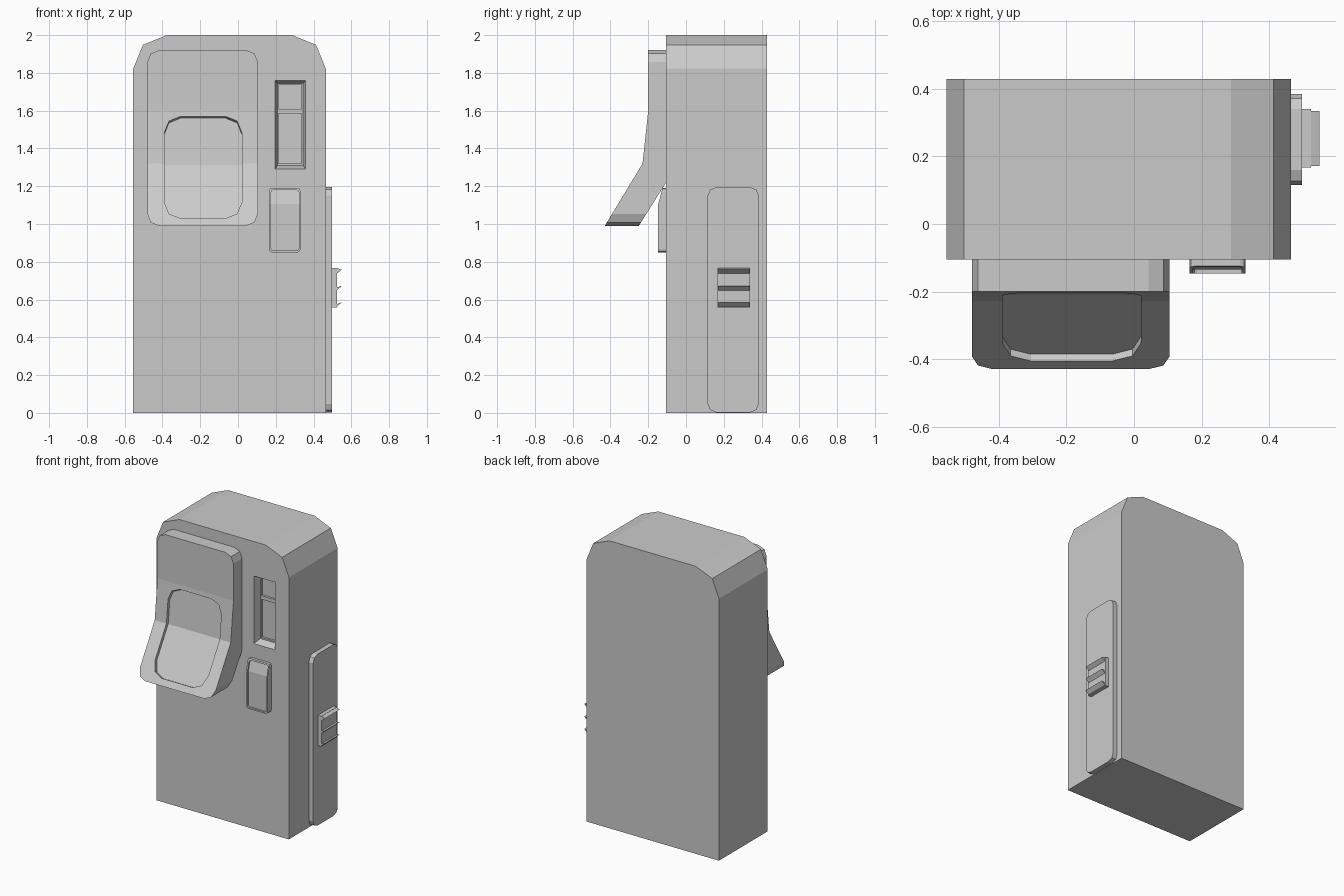
import bpy, bmesh
from mathutils import Vector

if "Cube" in bpy.data.objects:
    bpy.data.objects.remove(bpy.data.objects["Cube"], do_unlink=True)

grey = bpy.data.materials.new("plain_grey")
grey.use_nodes = True
grey.diffuse_color = (0.6, 0.6, 0.6, 1)
grey.node_tree.nodes["Principled BSDF"].inputs["Base Color"].default_value = (0.6, 0.6, 0.6, 1)


def rounded(u0, u1, v0, v1, r, bottom=True):
    """Rectangle outline with two-facet corners."""
    k = 0.29 * r
    low = [(u0, v0 + r), (u0 + k, v0 + k), (u0 + r, v0),
           (u1 - r, v0), (u1 - k, v0 + k), (u1, v0 + r)]
    if not bottom:
        low = [(u0, v0), (u1, v0)]
    return low + [(u1, v1 - r), (u1 - k, v1 - k), (u1 - r, v1),
                  (u0 + r, v1), (u0 + k, v1 - k), (u0, v1 - r)]


def rect(u0, u1, v0, v1):
    return [(u0, v0), (u1, v0), (u1, v1), (u0, v1)]


def loft(ring_a, ring_b):
    bm = bmesh.new()
    a = [bm.verts.new(p) for p in ring_a]
    b = [bm.verts.new(p) for p in ring_b]
    bm.faces.new(a)
    bm.faces.new(b[::-1])
    for i in range(len(a)):
        j = (i + 1) % len(a)
        bm.faces.new((a[i], b[i], b[j], a[j]))
    return bm


def finish(name, bm):
    bmesh.ops.recalc_face_normals(bm, faces=bm.faces)
    mesh = bpy.data.meshes.new(name)
    bm.to_mesh(mesh)
    bm.free()
    mesh.materials.append(grey)
    ob = bpy.data.objects.new(name, mesh)
    bpy.context.collection.objects.link(ob)
    return ob


def slab_y(name, outline, y0, y1):
    return finish(name, loft([(x, y0, z) for x, z in outline],
                             [(x, y1, z) for x, z in outline]))


def slab_x(name, outline, x0, x1):
    return finish(name, loft([(x0, y, z) for y, z in outline],
                             [(x1, y, z) for y, z in outline]))


def depth_at(profile, z):
    """Piecewise linear y for a height; profile is (z, y) from low to high."""
    if z <= profile[0][0]:
        return profile[0][1]
    for (za, ya), (zb, yb) in zip(profile, profile[1:]):
        if z <= zb:
            return ya + (yb - ya) * (z - za) / (zb - za)
    return profile[-1][1]


def bent_slab(name, outline, front, back, shift_front=(0, 0), shift_back=(0, 0)):
    """Panel whose front and back follow side profiles."""
    bm = loft([(x, 0, z) for x, z in outline], [(x, 1, z) for x, z in outline])
    for z, _ in front + back:
        bmesh.ops.bisect_plane(bm, geom=bm.verts[:] + bm.edges[:] + bm.faces[:], dist=1e-5,
                               plane_co=(0, 0, z), plane_no=(0, 0, 1))
    for v in bm.verts:
        profile, shift = (front, shift_front) if v.co.y < 0.5 else (back, shift_back)
        v.co.y = depth_at(profile, v.co.z) + shift[0]
        v.co.z += shift[1]
    return finish(name, bm)


def carve(target, cutters):
    for cutter in cutters:
        mod = target.modifiers.new("cut", 'BOOLEAN')
        mod.operation, mod.solver, mod.object = 'DIFFERENCE', 'EXACT', cutter
    graph = bpy.context.evaluated_depsgraph_get()
    mesh = bpy.data.meshes.new_from_object(target.evaluated_get(graph))
    target.modifiers.clear()
    target.data = mesh
    for cutter in cutters:
        bpy.data.objects.remove(cutter, do_unlink=True)


FACE = -0.105

# Cabinet with tapered slot recess and two sunken panes
cabinet = slab_y("cabinet", rounded(-0.555, 0.465, 0, 2, 0.178, bottom=False), FACE, 0.43)
slot_cut = finish("slot_cutter", loft(
    [(x, FACE - 0.05, z) for x, z in rect(0.18, 0.37, 1.27, 1.775)],
    [(x, FACE + 0.05, z) for x, z in rect(0.21, 0.345, 1.31, 1.745)]))
panes = [slab_y("pane_cutter", rect(0.215, 0.335, z0, z1), FACE + 0.03, FACE + 0.065)
         for z0, z1 in ((1.32, 1.585), (1.61, 1.735))]
carve(cabinet, [slot_cut] + panes)

# Flared front hood with a shallow sunken field
hood_front = [(0.99, -0.43), (1.32, -0.23), (1.6, -0.2)]
hood_back = [(0.99, -0.25), (1.22, FACE)]
hood = bent_slab("hood", rounded(-0.48, 0.105, 0.99, 1.92, 0.062), hood_front, hood_back)
field = bent_slab("field_cutter", rounded(-0.39, 0.02, 1.03, 1.57, 0.085),
                  hood_front, hood_front, (-0.02, 0.01), (0.02, -0.01))
carve(hood, [field])

# Small return box with sloped top and sunken front
box_front = [(1.105, -0.147), (1.19, -0.125)]
box = bent_slab("return_box", rounded(0.165, 0.33, 0.85, 1.19, 0.014), box_front, [(1.105, FACE)])
pocket = bent_slab("pocket_cutter", rounded(0.175, 0.322, 0.86, 1.18, 0.012),
                   box_front, box_front, (-0.02, 0), (0.012, 0))
carve(box, [pocket])

# Side door with louvred vent
slab_x("side_door", rounded(0.115, 0.385, 0.003, 1.195, 0.045), 0.465, 0.498)
slab_x("vent_plate", rect(0.167, 0.34, 0.557, 0.768), 0.498, 0.524)
for low, tip, high in ((0.735, 0.758, 0.768), (0.645, 0.672, 0.664), (0.558, 0.585, 0.575)):
    slab_y("vent_louvre", [(0.52, low), (0.549, tip), (0.52, high)], 0.172, 0.335)
